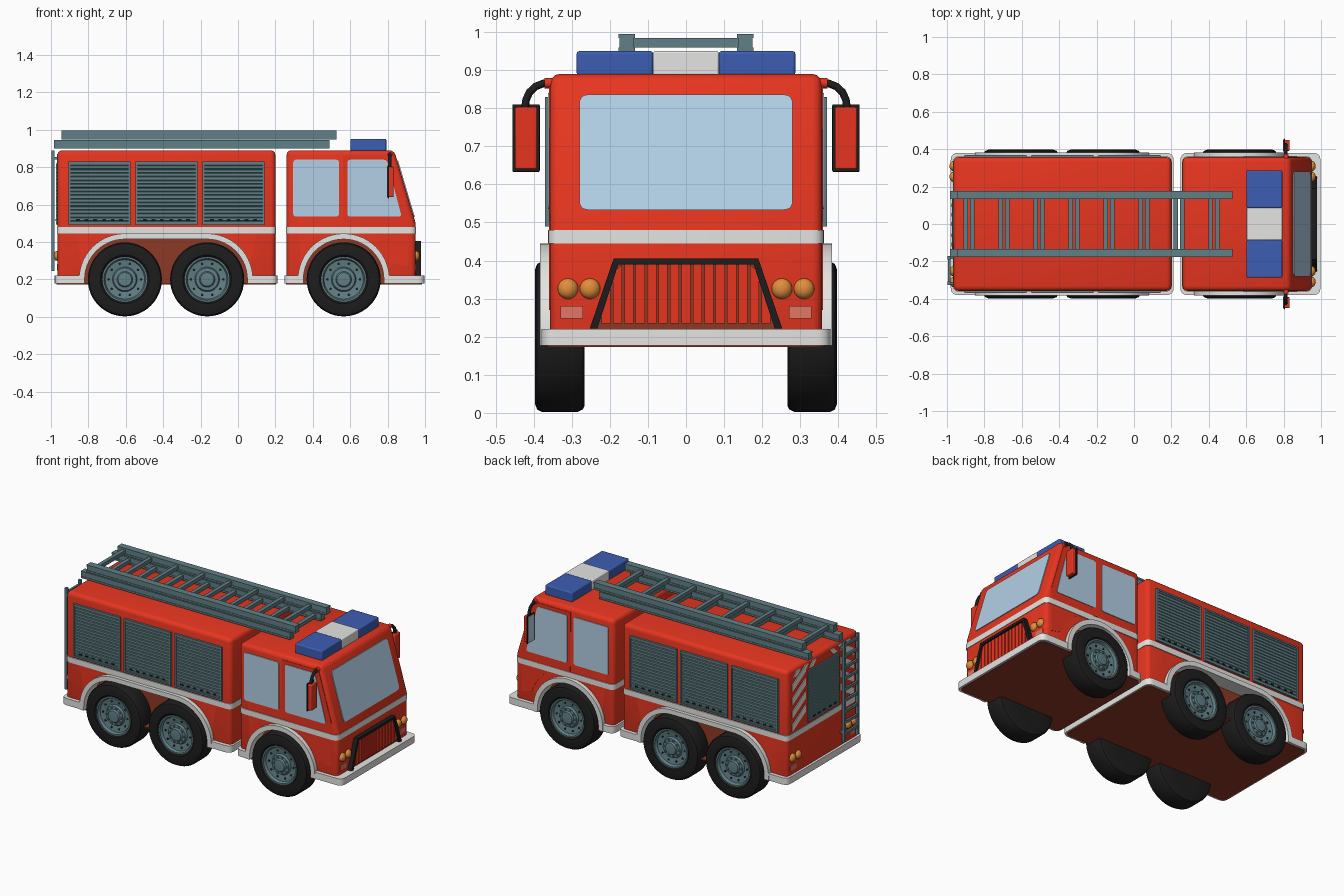
import bpy, bmesh, math
from mathutils import Vector

if "Cube" in bpy.data.objects:
    bpy.data.objects.remove(bpy.data.objects["Cube"])

def material(name, r, g, b):
    m = bpy.data.materials.new(name)
    m.diffuse_color = (r, g, b, 1)
    m.use_nodes = True
    m.node_tree.nodes["Principled BSDF"].inputs["Base Color"].default_value = m.diffuse_color
    return m

RED = material("fire_red", 0.80, 0.036, 0.014)
BROWN = material("chassis_brown", 0.27, 0.041, 0.017)
WHITE = material("light_grey", 0.78, 0.78, 0.77)
STEEL = material("steel_grey", 0.12, 0.215, 0.24)
BLACK = material("rubber_black", 0.012, 0.012, 0.012)
BLUE = material("beacon_blue", 0.045, 0.11, 0.45)
GLASS = material("pale_glass", 0.45, 0.63, 0.79)
AMBER = material("amber", 0.75, 0.27, 0.045)
PINK = material("reflector_pink", 0.76, 0.18, 0.13)

# Drawing planes: (a, b) is the outline, c the extrusion
TOP = lambda a, b, c: (a, b, c)
SIDE = lambda a, b, c: (a, -c, b)
END = lambda a, b, c: (c, a, b)
SIDE_SLAT = lambda a, b, c: (c, -a, b)
REAR_SLAT = lambda a, b, c: (-a, c, b)
SCREEN = lambda a, b, c: (0.95 - (b - 0.5) * 0.115 / 0.39 + c, a, b)

def rect(a0, a1, b0, b1):
    return [(a0, b0), (a1, b0), (a1, b1), (a0, b1)]

def box(x0, x1, y0, y1, z0, z1):
    return (rect(x0, x1, y0, y1), TOP, z0, z1)

def circle(a, b, r, n=24):
    return [(a + r * math.cos(t * math.tau / n), b + r * math.sin(t * math.tau / n)) for t in range(n)]

def rounded(pts, r, n=5):
    out = []
    for i, p in enumerate(pts):
        p, q, s = Vector(p), Vector(pts[i - 1]), Vector(pts[(i + 1) % len(pts)])
        a, b = p + (q - p).normalized() * r, p + (s - p).normalized() * r
        for k in range(n + 1):
            t = k / n
            out.append(tuple(a * (1 - t) ** 2 + p * 2 * t * (1 - t) + b * t * t))
    return out

def finish(name, bm, mat, mirror=False, bevel=0):
    bmesh.ops.recalc_face_normals(bm, faces=bm.faces)
    me = bpy.data.meshes.new(name)
    bm.to_mesh(me)
    bm.free()
    me.materials.append(mat)
    ob = bpy.data.objects.new(name, me)
    bpy.context.collection.objects.link(ob)
    if bevel:
        m = ob.modifiers.new("bevel", 'BEVEL')
        m.width, m.segments, m.limit_method = bevel, 3, 'ANGLE'
    if mirror:
        m = ob.modifiers.new("mirror", 'MIRROR')
        m.use_axis = (False, True, False)
        m.use_mirror_merge = False
    return ob

def part(name, mat, solids, mirror=False, bevel=0):
    bm = bmesh.new()
    for pts, plane, c0, c1 in solids:
        lo = [bm.verts.new(plane(a, b, c0)) for a, b in pts]
        hi = [bm.verts.new(plane(a, b, c1)) for a, b in pts]
        bm.faces.new(lo)
        bm.faces.new(hi)
        for i in range(len(pts)):
            bm.faces.new((lo[i - 1], lo[i], hi[i], hi[i - 1]))
    return finish(name, bm, mat, mirror, bevel)

def lathe(name, profile, x, z, mat, n=48):
    bm = bmesh.new()
    rings = [[bm.verts.new((x + r * math.cos(k * math.tau / n), -y, z + r * math.sin(k * math.tau / n)))
              for k in range(n)] for y, r in profile]
    for p, q in zip(rings, rings[1:]):
        for k in range(n):
            bm.faces.new((p[k - 1], p[k], q[k], q[k - 1]))
    bm.faces.new(rings[0])
    bm.faces.new(rings[-1])
    return finish(name, bm, mat, True)

def arch(xa, xb, r, zbot, n=14):
    pts = [(xb + r, zbot)]
    pts += [(xb + r * math.cos(math.pi / 2 * k / n), 0.2 + r * math.sin(math.pi / 2 * k / n)) for k in range(n + 1)]
    k0 = 1 if xa == xb else 0
    pts += [(xa - r * math.sin(math.pi / 2 * k / n), 0.2 + r * math.cos(math.pi / 2 * k / n)) for k in range(k0, n + 1)]
    return pts + [(xa - r, zbot)]

# Main bodies, skirts and stripes
cab = part("cab_body", RED, [([(0.26, 0.174), (0.95, 0.174), (0.95, 0.5), (0.835, 0.89), (0.26, 0.89)], SIDE, -0.357, 0.357)], bevel=0.025)
rear = part("rear_body", RED, [box(-0.965, 0.2, -0.357, 0.357, 0.174, 0.89)], bevel=0.025)
cab_skirt = part("cab_bumper", WHITE, [(rounded(rect(0.248, 0.997, -0.38, 0.38), 0.04), TOP, 0.177, 0.22)])
rear_skirt = part("rear_bumper", WHITE, [(rounded(rect(-0.98, 0.212, -0.38, 0.38), 0.04), TOP, 0.177, 0.22)])
# Flat chassis floor inside the bumper rims
part("chassis_floor", BROWN, [(rounded(rect(0.256, 0.985, -0.366, 0.366), 0.035), TOP, 0.173, 0.18),
                              (rounded(rect(-0.97, 0.203, -0.366, 0.366), 0.035), TOP, 0.173, 0.18)])
part("cab_stripe", WHITE, [(rounded(rect(0.257, 0.953, -0.362, 0.362), 0.035), TOP, 0.445, 0.48)])
part("rear_stripe", WHITE, [(rounded(rect(-0.968, 0.203, -0.362, 0.362), 0.035), TOP, 0.445, 0.48)])

# Wheel arches: brown recess cut into the body, then a deep raised fender
for label, xa, xb, targets in (("front", 0.565, 0.565, (cab, cab_skirt)), ("rear", -0.605, -0.165, (rear, rear_skirt))):
    cutter = part("arch_cutter", BROWN, [(arch(xa, xb, 0.217, 0.1), SIDE, 0.29, 0.5)], mirror=True)
    cutter.hide_render = True
    for ob in targets:
        m = ob.modifiers.new("arch", 'BOOLEAN')
        m.operation, m.object, m.solver = 'DIFFERENCE', cutter, 'EXACT'
        dg = bpy.context.evaluated_depsgraph_get()
        me = bpy.data.meshes.new_from_object(ob.evaluated_get(dg))
        mat = ob.data.materials[0]
        ob.modifiers.clear()
        ob.data = me
        me.materials.clear()
        me.materials.append(mat)
        me.materials.append(BROWN)
        for p in me.polygons:
            wall = abs(p.normal.y) > 0.9 and abs(p.center.y) < 0.3
            floor = mat == RED and p.normal.z < -0.3 and p.center.z < 0.21
            p.material_index = 1 if wall or floor else 0
    bpy.data.objects.remove(cutter)
    part(label + "_fender", WHITE, [(arch(xa, xb, 0.245, 0.177) + arch(xa, xb, 0.215, 0.177)[::-1], SIDE, 0.288, 0.383)], mirror=True)

# Wheels
tyre = [(0.266, 0.1), (0.266, 0.18), (0.271, 0.191), (0.285, 0.198), (0.378, 0.198), (0.391, 0.191),
        (0.397, 0.175), (0.395, 0.13), (0.385, 0.12), (0.36, 0.118)]
rim = [(0.35, 0.121), (0.391, 0.121), (0.391, 0.112), (0.374, 0.105), (0.368, 0.066), (0.382, 0.06),
       (0.384, 0.042), (0.394, 0.036), (0.396, 0.015)]
for label, x in (("front", 0.565), ("middle", -0.165), ("back", -0.605)):
    lathe(label + "_tyre", tyre, x, 0.2, BLACK)
    lathe(label + "_rim", rim, x, 0.2, STEEL)
    ring = lambda r, n, s: [(x + r * math.cos(k * math.tau / n), 0.2 + r * math.sin(k * math.tau / n), s) for k in range(n)]
    part(label + "_rim_holes", BLACK, [(circle(a, b, s, 10), SIDE, 0.368, 0.3735) for a, b, s in ring(0.087, 10, 0.007)], mirror=True)
    part(label + "_wheel_nuts", STEEL, [(circle(a, b, s, 6), SIDE, 0.38, 0.39) for a, b, s in ring(0.052, 10, 0.006)], mirror=True)

# Cab doors and glass
arc = [(0.565 + 0.285 * math.cos(math.radians(t)), 0.2 + 0.285 * math.sin(math.radians(t))) for t in range(90, 13, -8)]
part("door_panel", RED, [([(0.562, 0.862), (0.565, 0.485)] + arc[1:] + [(0.91, 0.27), (0.91, 0.55), (0.82, 0.862)], SIDE, 0.35, 0.3595)], mirror=True)
part("side_windows", GLASS, [(rounded(rect(0.295, 0.54, 0.535, 0.84), 0.018), SIDE, 0.355, 0.362),
     (rounded([(0.585, 0.535), (0.875, 0.535), (0.795, 0.84), (0.585, 0.84)], 0.018), SIDE, 0.355, 0.363)], mirror=True)
part("windscreen", GLASS, [(rounded(rect(-0.28, 0.28, 0.533, 0.836), 0.025), SCREEN, -0.003, 0.005)])

# Grille
part("grille_frame", BLACK, [([(-0.253, 0.221), (-0.19, 0.405), (0.19, 0.405), (0.253, 0.221), (0.233, 0.221),
     (0.178, 0.389), (-0.178, 0.389), (-0.233, 0.221)], END, 0.945, 0.978)])
part("grille_back", BROWN, [([(-0.235, 0.22), (0.235, 0.22), (0.18, 0.39), (-0.18, 0.39)], END, 0.948, 0.953)])
edge = lambda y: min(0.389, 0.235 + (0.236 - abs(y)) / 0.055 * 0.168)
part("grille_slats", RED, [([(y - 0.012, 0.235), (y + 0.012, 0.235), (y + 0.012, edge(y + 0.012)), (y - 0.012, edge(y - 0.012))],
     END, 0.95, 0.966) for y in [-0.21 + 0.03 * k for k in range(15)]])

# Lamps and reflectors at both ends
for label, x, d in (("front", 0.95, 1), ("rear", -0.965, -1)):
    bm = bmesh.new()
    for y in (-0.252, -0.31):
        v = bmesh.ops.create_uvsphere(bm, u_segments=20, v_segments=12, radius=0.027)["verts"]
        bmesh.ops.scale(bm, vec=(0.8, 1, 1), verts=v)
        bmesh.ops.translate(bm, vec=(x, y, 0.326), verts=v)
    finish(label + "_lamps", bm, AMBER, True)
    part(label + "_reflectors", PINK, [(rect(-0.33, -0.27, 0.248, 0.281), END, x - 0.003 * d, x + 0.004 * d)], mirror=True)

# Roller shutters
def slats(d0, z0, z1, n=17):
    h = (z1 - z0) / n
    pts = [(d0 - 0.01, z0)]
    for k in range(n):
        z = z0 + k * h
        pts += [(d0 + 0.005, z), (d0 + 0.009, z + h * 0.15), (d0 + 0.009, z + h * 0.85)]
    return pts + [(d0 + 0.005, z1), (d0 - 0.01, z1)]

starts = (-0.905, -0.547, -0.189)
part("side_shutters", STEEL, [(slats(0.357, 0.492, 0.828), SIDE_SLAT, x, x + 0.33) for x in starts], mirror=True)
part("shutter_frames", STEEL, [(rect(x + a, x + b, z0, z1), SIDE, 0.35, 0.37) for x in starts for a, b, z0, z1 in
     ((0, 0.01, 0.49, 0.83), (0.32, 0.33, 0.49, 0.83), (0, 0.33, 0.82, 0.83), (0, 0.33, 0.49, 0.5))], mirror=True)
part("shutter_latches", BLACK, [(rect(x + k, x + k + 0.02, 0.513, 0.522), SIDE, 0.36, 0.369) for x in starts
     for k in (0.04, 0.085, 0.13, 0.18, 0.225, 0.27)], mirror=True)
part("rear_shutter", STEEL, [(slats(0.965, 0.492, 0.82), REAR_SLAT, -0.155, 0.155)])
part("rear_latches", BLACK, [box(-0.977, -0.97, y, y + 0.02, 0.513, 0.522) for y in (-0.12, -0.07, -0.01, 0.04, 0.09)])

# Rear hazard chevrons
part("hazard_stripes", WHITE, [([(-0.31, z), (-0.175, z + 0.08), (-0.175, z + 0.125), (-0.31, z + 0.045)], END, -0.969, -0.96)
     for z in [0.49 + 0.085 * k for k in range(4)]] +
     [([(-y, 0.832), (-y + 0.04, 0.832), (-y + 0.075, 0.868), (-y + 0.035, 0.868)], END, -0.969, -0.96)
      for y in (0.30, 0.22, 0.14)], mirror=True)

# Rear access ladder
part("rear_ladder", STEEL, [box(-0.997, -0.98, y, y + 0.018, 0.245, 0.89) for y in (-0.325, -0.19)] +
     [box(-0.995, -0.982, -0.32, -0.18, z, z + 0.016) for z in [0.29 + 0.07 * k for k in range(9)]] +
     [box(-0.985, -0.955, y, y + 0.014, z, z + 0.014) for y in (-0.323, -0.188) for z in (0.3, 0.84)])

# Two-section roof ladder with channel rails
for label, x0, x1, z0, z1, first in (("lower", -0.985, 0.49, 0.9, 0.944, -0.865), ("upper", -0.945, 0.527, 0.949, 0.995, -0.9)):
    part(label + "_ladder_rails", STEEL, [box(x0, x1, 0.137, 0.174, z0, z1), box(x0, x1, 0.134, 0.177, z0, z0 + 0.011),
         box(x0, x1, 0.134, 0.177, z1 - 0.011, z1)], mirror=True)
    zm = (z0 + z1) / 2
    part(label + "_ladder_rungs", STEEL, [box(x - 0.012, x + 0.012, -0.145, 0.145, zm - 0.012, zm + 0.012)
         for x in [first + 0.187 * k for k in range(8)]])

# Roof light bar
part("blue_beacons", BLUE, [box(0.602, 0.793, 0.086, 0.287, 0.886, 0.95)], mirror=True, bevel=0.007)
part("beacon_centre", WHITE, [box(0.602, 0.793, -0.086, 0.086, 0.886, 0.95)], bevel=0.005)

# Wing mirrors: red shell, black rim, glass facing back
part("mirror_rim", BLACK, [box(0.8, 0.808, -0.456, -0.384, 0.633, 0.81)], mirror=True, bevel=0.003)
part("mirror_shell", RED, [box(0.803, 0.832, -0.449, -0.391, 0.64, 0.803)], mirror=True, bevel=0.005)
part("mirror_glass", GLASS, [box(0.797, 0.802, -0.449, -0.391, 0.64, 0.803)], mirror=True)
part("mirror_mount", RED, [(circle(0.813, 0.866, 0.014, 12), SIDE, 0.33, 0.372)], mirror=True)
for s, label in ((1, "left"), (-1, "right")):
    cu = bpy.data.curves.new(label + "_mirror_arm", 'CURVE')
    cu.dimensions, cu.bevel_depth, cu.bevel_resolution, cu.use_fill_caps = '3D', 0.01, 2, True
    pts = [(0.355, 0.866), (0.375, 0.865), (0.395, 0.857), (0.411, 0.842), (0.42, 0.822), (0.423, 0.8)]
    sp = cu.splines.new('POLY')
    sp.points.add(len(pts) - 1)
    for p, (y, z) in zip(sp.points, pts):
        p.co = (0.812, s * y, z, 1)
    cu.materials.append(BLACK)
    bpy.context.collection.objects.link(bpy.data.objects.new(label + "_mirror_arm", cu))

# Smooth shading with sharp edges kept
for ob in bpy.context.scene.objects:
    ob.select_set(ob.type == 'MESH')
    if ob.type == 'MESH':
        bpy.context.view_layer.objects.active = ob
bpy.ops.object.shade_smooth_by_angle(angle=math.radians(32))
